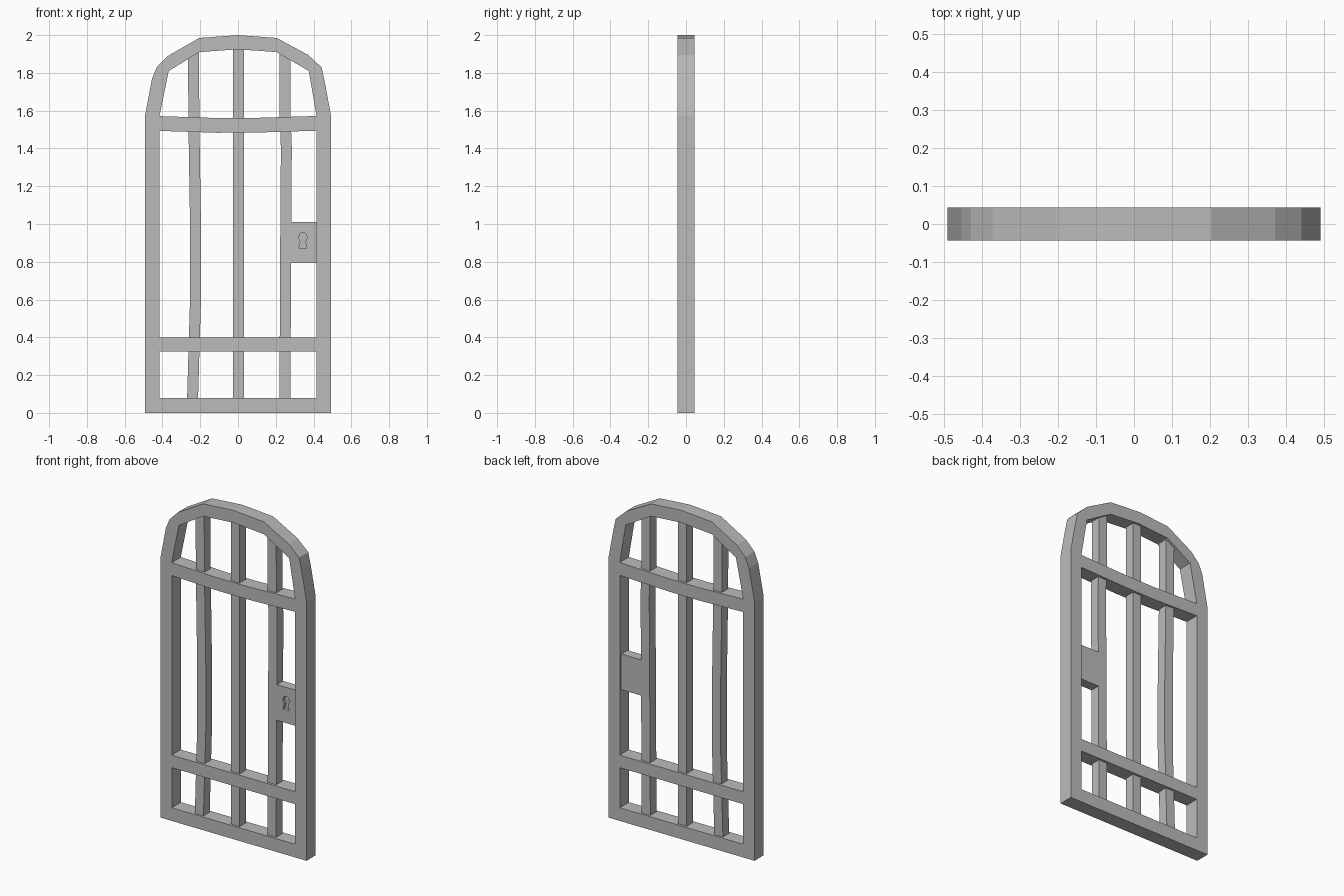
import bpy, bmesh
from mathutils import Vector

cube = bpy.data.objects.get("Cube")
if cube:
    bpy.data.objects.remove(cube, do_unlink=True)

iron = bpy.data.materials.new("grey_iron")
iron.use_nodes = True
iron.diffuse_color = (0.5, 0.5, 0.5, 1)
iron.node_tree.nodes["Principled BSDF"].inputs["Base Color"].default_value = (0.5, 0.5, 0.5, 1)

FRAME_Y, BAR_Y = 0.044, 0.03


def finish(name, bm):
    bmesh.ops.recalc_face_normals(bm, faces=bm.faces)
    mesh = bpy.data.meshes.new(name)
    bm.to_mesh(mesh)
    bm.free()
    mesh.materials.append(iron)
    obj = bpy.data.objects.new(name, mesh)
    bpy.context.collection.objects.link(obj)
    return obj


def plate(name, outline, y0, y1, holes=()):
    """Extrude an x-z outline, with optional holes, from y0 to y1."""
    bm = bmesh.new()
    edges = []
    for loop in (outline, *holes):
        verts = [bm.verts.new((x, y0, z)) for x, z in loop]
        edges += [bm.edges.new((a, b)) for a, b in zip(verts, verts[1:] + verts[:1])]
    faces = bmesh.ops.triangle_fill(bm, edges=edges, use_beauty=True)["geom"]
    faces = [f for f in faces if isinstance(f, bmesh.types.BMFace)]
    moved = bmesh.ops.extrude_face_region(bm, geom=faces, use_keep_orig=True)["geom"]
    bmesh.ops.translate(bm, vec=Vector((0, y1 - y0, 0)),
                        verts=[v for v in moved if isinstance(v, bmesh.types.BMVert)])
    return finish(name, bm)


def strip(name, path, half_width, half_depth, axis):
    """Sweep a rectangular section along a gently bent x-z path."""
    side = Vector((1, 0, 0)) if axis == "z" else Vector((0, 0, 1))
    bm = bmesh.new()
    rings = []
    for x, z in path:
        rings.append([bm.verts.new(Vector((x, y * half_depth, z)) + side * s * half_width)
                      for s, y in ((-1, -1), (1, -1), (1, 1), (-1, 1))])
    for a, b in zip(rings, rings[1:]):
        for i in range(4):
            j = (i + 1) % 4
            bm.faces.new((a[i], a[j], b[j], b[i]))
    bm.faces.new(rings[0])
    bm.faces.new(rings[-1])
    return finish(name, bm)


# Arched outer frame
outer = [(-0.492, 0), (0.492, 0), (0.492, 1.575), (0.458, 1.76), (0.442, 1.83), (0.372, 1.895),
         (0.205, 1.985), (0, 2), (-0.205, 1.985), (-0.374, 1.888), (-0.43, 1.83),
         (-0.455, 1.77), (-0.492, 1.575)]
inner = [(-0.415, 0.08), (0.415, 0.08), (0.415, 1.575), (0.375, 1.81), (0.204, 1.91),
         (0, 1.925), (-0.204, 1.91), (-0.367, 1.81), (-0.415, 1.575)]
plate("arched_frame", outer, -FRAME_Y, FRAME_Y, [inner])

# Cross rails, flush with the frame
strip("lower_rail", [(-0.416, 0.362), (0.416, 0.362)], 0.038, FRAME_Y, "x")
strip("upper_rail", [(-0.416, 1.532), (-0.11, 1.522), (0.1, 1.523), (0.416, 1.533)],
      0.039, FRAME_Y, "x")

# Slightly crooked upright bars
bars = {
    "right_bar": [(-0.241, 0.06), (-0.231, 0.4), (-0.225, 0.6), (-0.225, 1.0),
                  (-0.233, 1.5), (-0.236, 1.92)],
    "middle_bar": [(0.003, 0.06), (0.003, 1.94)],
    "left_bar": [(0.248, 0.06), (0.25, 0.4), (0.253, 1.0), (0.256, 1.4), (0.25, 1.56), (0.249, 1.9)],
}
for name, path in bars.items():
    strip(name, path, 0.029, BAR_Y, "z")

# Lock plate with a sunken keyhole
lock = [(0.28, 0.793), (0.416, 0.793), (0.416, 1.01), (0.28, 1.01)]
half = [(0.021, 0.872), (0.013, 0.905), (0.022, 0.925), (0.018, 0.945), (0.009, 0.954)]
keyhole = [(0.344 + x, z) for x, z in half] + [(0.344 - x, z) for x, z in reversed(half)]
plate("lock_plate_front", lock, -BAR_Y, -0.01, [keyhole])
plate("lock_plate_back", lock, -0.01, BAR_Y)
